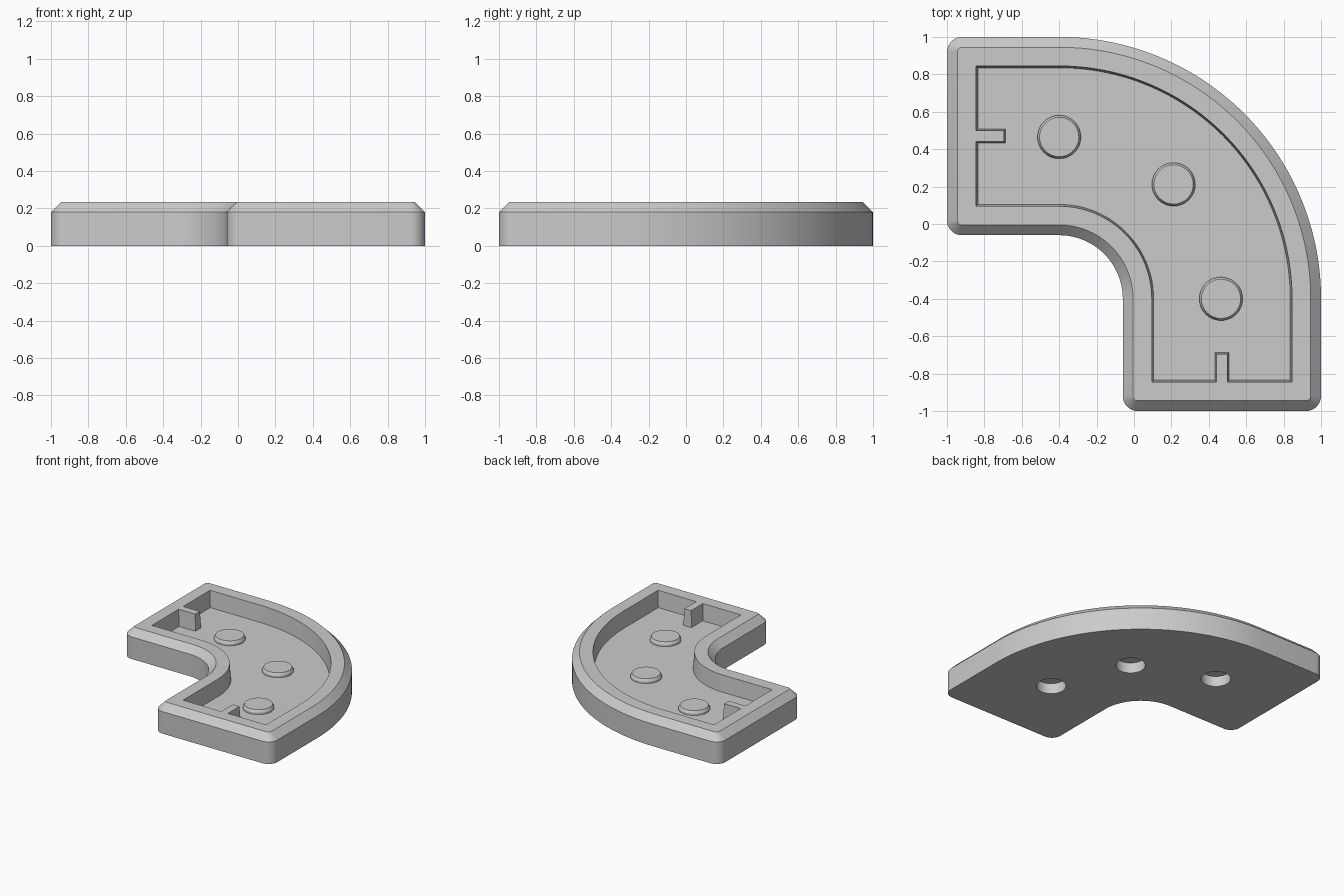
import bpy, bmesh, math
from mathutils import Vector

cube = bpy.data.objects.get("Cube")
if cube:
    bpy.data.objects.remove(cube)

grey = bpy.data.materials.new("plain grey")
grey.use_nodes = True
colour = (0.6, 0.6, 0.6, 1)
grey.diffuse_color = colour
grey.node_tree.nodes["Principled BSDF"].inputs["Base Color"].default_value = colour

BEND = -0.4           # x and y of the bend centre
MID = 0.87            # radius of the track's centre line
ARC_STEPS = 64


def on_bend(radius, angle):
    return Vector((BEND + radius * math.cos(angle), BEND + radius * math.sin(angle)))


def round_corner(corner, before, after, radius, steps=8):
    """Quarter-round a right-angled corner."""
    a, b = before * radius, after * radius
    centre = corner + a + b
    turns = [i / steps * math.pi / 2 for i in range(steps + 1)]
    return [centre - b * math.cos(t) - a * math.sin(t) for t in turns]


def outline(inner, outer, end, corner=0.0, tab=None):
    """Counter-clockwise elbow outline with straight ends at -end."""
    angles = [i / ARC_STEPS * math.pi / 2 for i in range(ARC_STEPS + 1)]
    lo, hi = BEND + inner, BEND + outer
    x, y = Vector((1, 0)), Vector((0, 1))

    def corner_points(point, before, after):
        return round_corner(point, before, after, corner) if corner else [point]

    # Outer curve, far end, inner curve, near end
    pts = [on_bend(outer, a) for a in angles]
    pts += corner_points(Vector((-end, hi)), x, -y)
    mid = BEND + MID
    if tab:
        half, tip = tab
        pts += [Vector(p) for p in ((-end, mid + half), (-tip, mid + half),
                                    (-tip, mid - half), (-end, mid - half))]
    pts += corner_points(Vector((-end, lo)), y, x)
    pts += [on_bend(inner, a) for a in reversed(angles)]
    pts += corner_points(Vector((lo, -end)), y, x)
    if tab:
        pts += [Vector(p) for p in ((mid - half, -end), (mid - half, -tip),
                                    (mid + half, -tip), (mid + half, -end))]
    pts += corner_points(Vector((hi, -end)), -x, y)
    return pts


def loft(name, layers):
    """Closed solid through (outline, height) layers of equal point count."""
    bm = bmesh.new()
    loops = [[bm.verts.new((p.x, p.y, z)) for p in pts] for pts, z in layers]
    count = len(loops[0])
    for low, high in zip(loops, loops[1:]):
        for i in range(count):
            j = (i + 1) % count
            bm.faces.new((low[i], low[j], high[j], high[i]))
    bm.faces.new(loops[0][::-1])
    bm.faces.new(loops[-1])
    bmesh.ops.recalc_face_normals(bm, faces=bm.faces)
    mesh = bpy.data.meshes.new(name)
    bm.to_mesh(mesh)
    bm.free()
    obj = bpy.data.objects.new(name, mesh)
    bpy.context.collection.objects.link(obj)
    mesh.materials.append(grey)
    return obj


def disc(centre, radius, steps=48):
    turns = [i / steps * math.tau for i in range(steps)]
    return [centre + radius * Vector((math.cos(t), math.sin(t))) for t in turns]


def activate(obj):
    bpy.ops.object.select_all(action="DESELECT")
    obj.select_set(True)
    bpy.context.view_layer.objects.active = obj


def smooth(obj):
    activate(obj)
    bpy.ops.object.shade_smooth_by_angle(angle=math.radians(25))


def cut(target, cutter):
    cutter.hide_render = True
    activate(target)
    mod = target.modifiers.new("cut", "BOOLEAN")
    mod.operation, mod.solver, mod.object = "DIFFERENCE", "EXACT", cutter
    bpy.ops.object.modifier_apply(modifier=mod.name)
    bpy.data.objects.remove(cutter)


# Chamfered elbow tray
base = outline(0.34, 1.4, 1.0, 0.08)
body = loft("elbow_tray", [
    (base, 0), (base, 0.18), (outline(0.395, 1.345, 0.945, 0.025), 0.235)])

# Recess with drafted walls, leaving a tab standing at each end
FLOOR, RIM, ABOVE = 0.1, 0.235, 0.3
rim_edge = outline(0.495, 1.245, 0.845, tab=(0.03, 0.695))
cut(body, loft("recess_cutter", [
    (outline(0.505, 1.235, 0.835, tab=(0.037, 0.688)), FLOOR),
    (rim_edge, RIM), (rim_edge, ABOVE)]))

# Blind sockets underneath, each with a raised boss on the floor above
for i, angle in enumerate((0, math.pi / 4, math.pi / 2)):
    spot = on_bend(MID - 0.005, angle)
    cut(body, loft("socket_cutter", [(disc(spot, 0.11), -0.1), (disc(spot, 0.11), 0.085)]))
    boss = loft(f"floor_boss_{i + 1}", [
        (disc(spot, 0.116), 0.09), (disc(spot, 0.116), FLOOR + 0.015),
        (disc(spot, 0.105), FLOOR + 0.035)])
    smooth(boss)
smooth(body)
